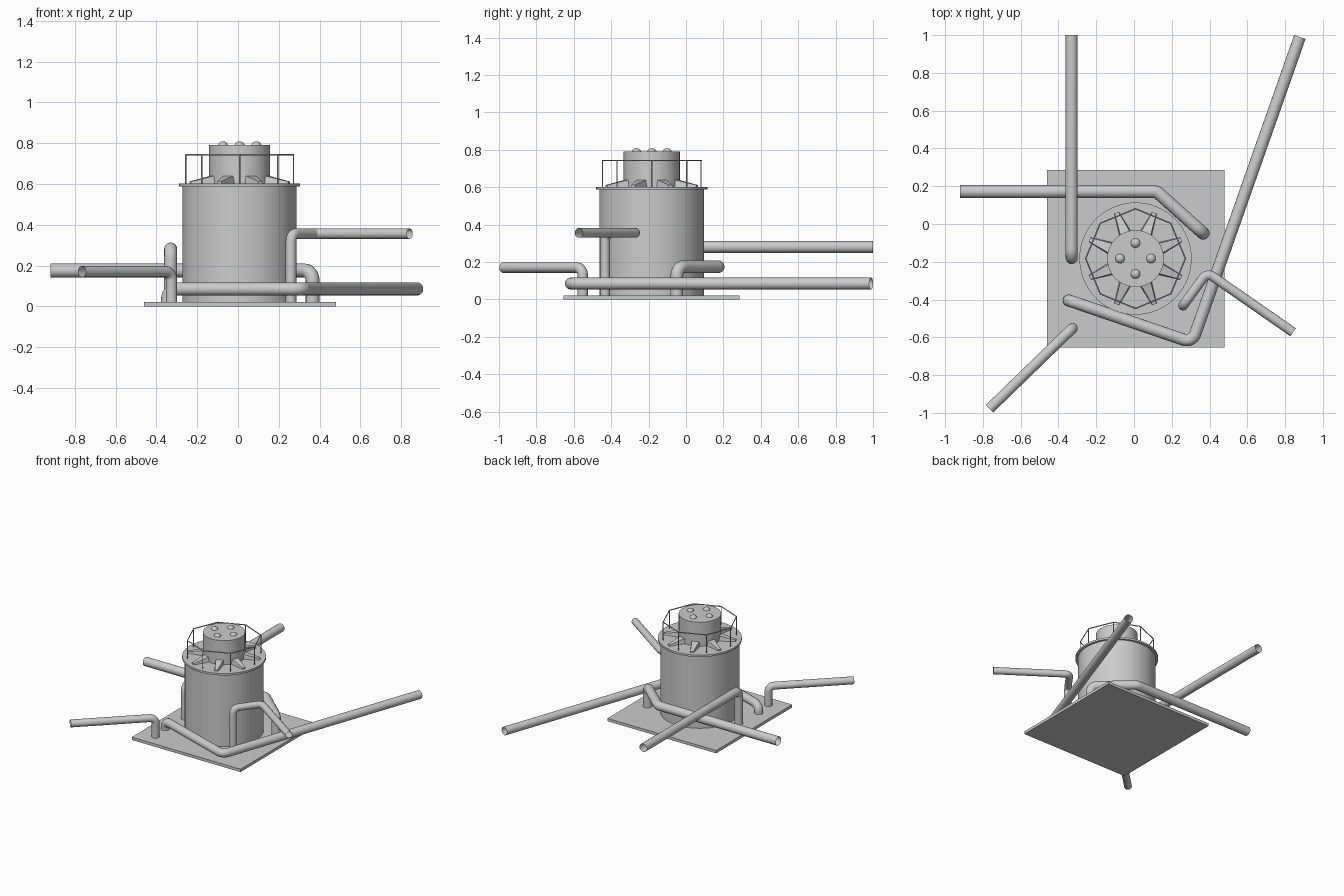
import bpy, bmesh, math
from mathutils import Vector, Matrix

if "Cube" in bpy.data.objects:
    bpy.data.objects.remove(bpy.data.objects["Cube"])

CX, CY = 0.008, -0.183   # tank axis


def finish(obj, name):
    obj.name = name
    bpy.ops.object.shade_smooth_by_angle(angle=math.radians(35))
    return obj


def cyl(name, r, z0, z1, sides=64):
    bpy.ops.mesh.primitive_cylinder_add(vertices=sides, radius=r, depth=z1 - z0,
                                        location=(CX, CY, (z0 + z1) / 2))
    return finish(bpy.context.object, name)


def polar(r, a, z):
    return Vector((CX + r * math.cos(a), CY + r * math.sin(a), z))


def fillet(pts, r, steps=8):
    """Round the corners of a polyline with true arcs."""
    out = [pts[0]]
    for a, b, c in zip(pts, pts[1:], pts[2:]):
        u, v = (a - b).normalized(), (c - b).normalized()
        half = u.angle(v) / 2
        t = r / math.tan(half)
        centre = b + (u + v).normalized() * (r / math.sin(half))
        p, q = b + u * t - centre, b + v * t - centre
        for i in range(steps + 1):
            k = i / steps
            d = p.slerp(q, k) if p.angle(q) > 1e-4 else p
            out.append(centre + d.normalized() * r)
    out.append(pts[-1])
    return out


def tube(name, pts, r, cyclic=False, res=6, caps=False):
    cu = bpy.data.curves.new(name, 'CURVE')
    cu.dimensions = '3D'
    cu.bevel_depth = r
    cu.bevel_resolution = res
    cu.use_fill_caps = caps
    sp = cu.splines.new('POLY')
    sp.points.add(len(pts) - 1)
    for p, co in zip(sp.points, pts):
        p.co = (*co, 1)
    sp.use_cyclic_u = cyclic
    obj = bpy.data.objects.new(name, cu)
    bpy.context.collection.objects.link(obj)
    bpy.ops.object.select_all(action='DESELECT')
    obj.select_set(True)
    bpy.context.view_layer.objects.active = obj
    bpy.ops.object.convert(target='MESH')
    return finish(bpy.context.object, name)


# base plate
bpy.ops.mesh.primitive_cube_add(size=1, location=(0.01, -0.185, 0.011))
bpy.context.object.scale = (0.94, 0.94, 0.022)
bpy.context.object.name = "base_plate"

# tank, deck flange and upper drum
cyl("tank_body", 0.28, 0.02, 0.59)
cyl("deck_flange", 0.297, 0.587, 0.602)
cyl("upper_drum", 0.15, 0.60, 0.79)

# round caps on the drum
for i in range(4):
    bpy.ops.mesh.primitive_uv_sphere_add(segments=20, ring_count=12, radius=0.026,
                                         location=polar(0.082, i * math.pi / 2, 0.783))
    finish(bpy.context.object, f"drum_cap_{i + 1}")

# tapered gussets around the drum
for i in range(8):
    bm = bmesh.new()
    ends = []
    for r, w, z in ((0.135, 0.035, 0.642), (0.262, 0.013, 0.612)):
        ends.append([bm.verts.new(c) for c in
                     ((r, -w, 0.6), (r, w, 0.6), (r, w * 0.8, z), (r, -w * 0.8, z))])
    a, b = ends
    bm.faces.new(a)
    bm.faces.new(b[::-1])
    for k in range(4):
        j = (k + 1) % 4
        bm.faces.new((a[k], b[k], b[j], a[j]))
    bmesh.ops.recalc_face_normals(bm, faces=bm.faces)
    me = bpy.data.meshes.new("gusset")
    bm.to_mesh(me)
    bm.free()
    ob = bpy.data.objects.new(f"gusset_{i + 1}", me)
    ob.location = (CX, CY, 0)
    ob.rotation_euler.z = math.radians(22.5 + 45 * i)
    bpy.context.collection.objects.link(ob)

# octagonal guard rail with posts
corners = [polar(0.264, i * math.pi / 4, 0.743) for i in range(8)]
tube("guard_rail", corners, 0.004, cyclic=True, res=1)
for i, c in enumerate(corners):
    tube(f"rail_post_{i + 1}", [Vector((c.x, c.y, 0.6)), c], 0.0035, res=1, caps=True)

# pipes: name, radius, height, plan points (first one is the riser)
PIPES = (
    ("back_pipe", 0.032, 0.281, [(-0.33, -0.18), (-0.33, 1.0)]),
    ("left_pipe", 0.034, 0.175, [(0.366, -0.049), (0.12, 0.172), (-0.92, 0.172)]),
    ("long_low_pipe", 0.032, 0.085, [(-0.345, -0.405), (0.308, -0.628), (0.878, 0.99)]),
    ("right_pipe", 0.026, 0.356, [(0.26, -0.432), (0.387, -0.257), (0.842, -0.573)]),
    ("front_left_pipe", 0.028, 0.17, [(-0.326, -0.552), (-0.765, -0.978)]),
)
for name, r, z, plan in PIPES:
    pts = [Vector((*plan[0], 0.015))] + [Vector((x, y, z)) for x, y in plan]
    tube(name, fillet(pts, r * 1.5), r)
